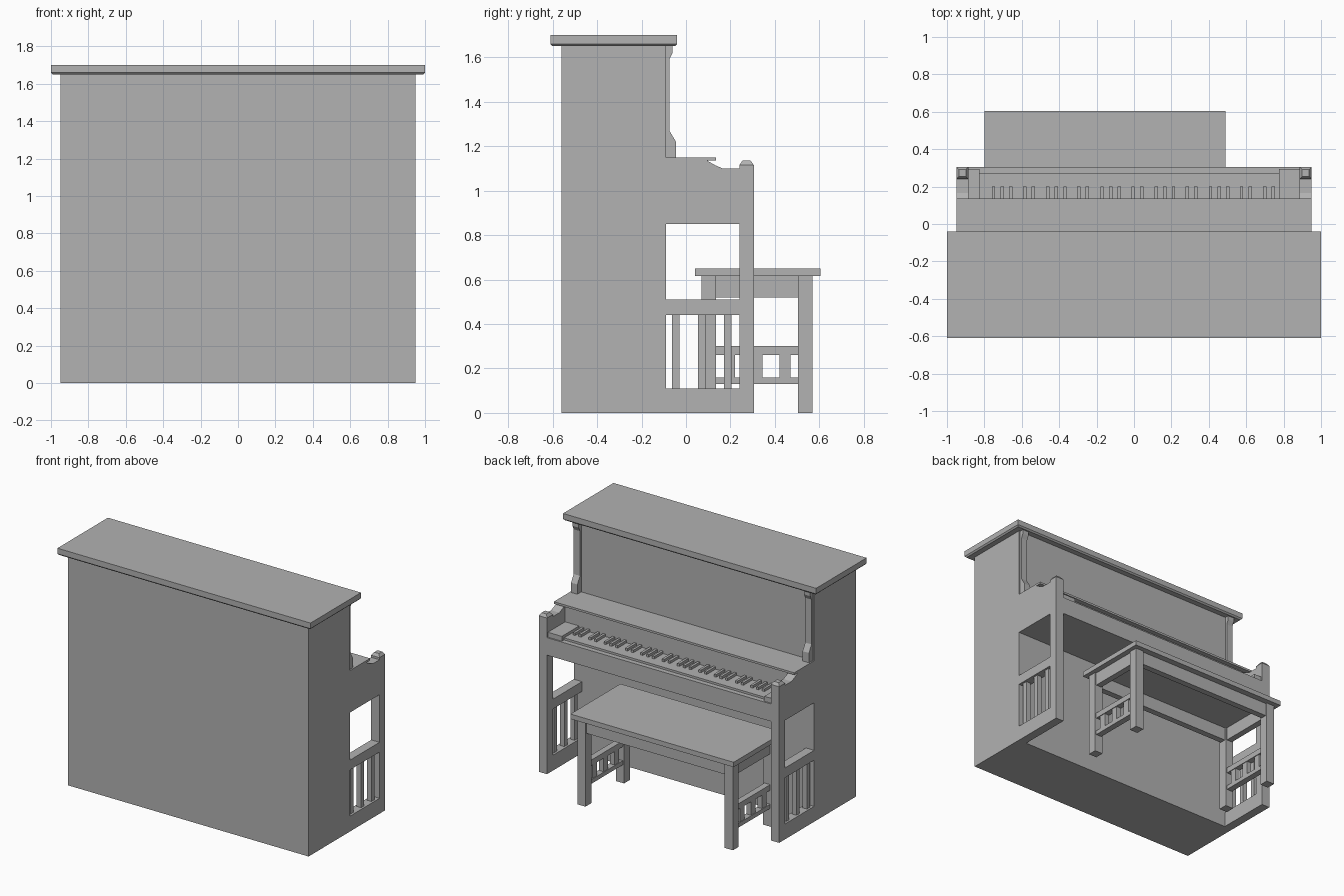
import bpy, bmesh

if "Cube" in bpy.data.objects:
    bpy.data.objects.remove(bpy.data.objects["Cube"])

GREY = (0.445, 0.445, 0.445, 1)
mat = bpy.data.materials.new("plain_grey")
mat.use_nodes = True
mat.diffuse_color = GREY
mat.node_tree.nodes["Principled BSDF"].inputs["Base Color"].default_value = GREY


def finish(name, bm):
    bmesh.ops.recalc_face_normals(bm, faces=bm.faces)
    me = bpy.data.meshes.new(name)
    bm.to_mesh(me)
    bm.free()
    me.materials.append(mat)
    ob = bpy.data.objects.new(name, me)
    bpy.context.collection.objects.link(ob)
    return ob


def add_box(bm, x, y, z, top_inset=0, bottom_inset=0):
    """Box from (min, max) ranges; either end may taper inwards."""
    vs = bmesh.ops.create_cube(bm, size=1)["verts"]
    for v in vs:
        t = top_inset if v.co.z > 0 else bottom_inset
        sx, sy = (1 if v.co.x > 0 else -1), (1 if v.co.y > 0 else -1)
        v.co = (x[sx > 0] - sx * t, y[sy > 0] - sy * t, z[v.co.z > 0])


def box(name, x, y, z, **taper):
    bm = bmesh.new()
    add_box(bm, x, y, z, **taper)
    return finish(name, bm)


def profile(name, x, points):
    """Extrude a (y, z) outline between two x positions."""
    bm = bmesh.new()
    face = bm.faces.new([bm.verts.new((x[0], y, z)) for y, z in points])
    ext = bmesh.ops.extrude_face_region(bm, geom=[face])["geom"]
    for v in ext:
        if isinstance(v, bmesh.types.BMVert):
            v.co.x = x[1]
    return finish(name, bm)


def span(side, a, b):
    return tuple(sorted((side * a, side * b)))


# Case and lid
box("case", (-0.95, 0.95), (-0.56, -0.09), (0, 1.65))
box("lid_moulding", (-1, 1), (-0.61, -0.04), (1.65, 1.66), bottom_inset=0.01)
box("lid", (-1, 1), (-0.61, -0.04), (1.66, 1.70))

# Side frames, mirrored
PILLAR = [(-0.09, 1.15), (-0.045, 1.15), (-0.045, 1.22), (-0.075, 1.27),
          (-0.075, 1.59), (-0.06, 1.62), (-0.06, 1.65), (-0.09, 1.65)]
CHEEK = [(-0.09, 0.85), (0.24, 0.85), (0.24, 1.10), (0.165, 1.10),
         (0.13, 1.115), (0.095, 1.135), (-0.09, 1.135)]
for side, label in ((-1, "right"), (1, "left")):
    thick = span(side, 0.885, 0.95)
    profile(label + "_pillar", span(side, 0.89, 0.94), PILLAR)
    profile(label + "_cheek", thick, CHEEK)
    box(label + "_post", thick, (0.24, 0.305), (0, 1.115))
    box(label + "_post_cap", thick, (0.24, 0.305), (1.115, 1.135), top_inset=0.014)
    box(label + "_arm_rail", thick, (-0.09, 0.24), (0.44, 0.51))
    box(label + "_foot", thick, (-0.09, 0.24), (0, 0.11))
    bm = bmesh.new()
    for y in (-0.063, 0.054, 0.17):
        add_box(bm, span(side, 0.9, 0.935), (y, y + 0.034), (0.11, 0.44))
    finish(label + "_slats", bm)

# Keyboard
INNER = (-0.885, 0.885)
box("music_shelf", (-0.95, 0.95), (-0.09, 0.135), (1.135, 1.15))
box("fallboard", INNER, (-0.09, 0.10), (0.85, 1.135))
box("key_bed", INNER, (0.10, 0.27), (0.85, 0.96))
box("key_slip", INNER, (0.27, 0.305), (0.85, 0.975))
box("right_key_block", (-0.885, -0.825), (0.10, 0.295), (0.96, 1.01))
box("left_key_block", (0.775, 0.885), (0.10, 0.295), (0.96, 1.01))
box("white_keys", (-0.825, 0.775), (0.10, 0.27), (0.96, 0.99))

bm = bmesh.new()
start, count = -0.76, 3
while start < 0.76:
    for i in range(count):
        x = start + i * 0.046
        if x < 0.75:
            add_box(bm, (x, x + 0.018), (0.10, 0.20), (0.99, 1.008))
    start += 0.166 if count == 3 else 0.124
    count = 5 - count
finish("black_keys", bm)

# Bench
box("bench_seat", (-0.80, 0.49), (0.04, 0.605), (0.615, 0.65))
LEG = 0.065
X0, X1, Y0, Y1 = -0.77, 0.46, 0.07, 0.57
for y, label in ((Y0, "inner"), (Y1 - LEG, "outer")):
    box("bench_" + label + "_apron", (X0 + LEG, X1 - LEG),
        (y + 0.01, y + LEG - 0.01), (0.52, 0.615))
for x, label in ((X0, "right"), (X1 - LEG, "left")):
    for y, row in ((Y0, "inner"), (Y1 - LEG, "outer")):
        box(f"bench_{label}_{row}_leg", (x, x + LEG), (y, y + LEG), (0, 0.615))
    rail = (x + 0.01, x + LEG - 0.01)
    gap = (Y0 + LEG, Y1 - LEG)
    box(f"bench_{label}_apron", rail, gap, (0.52, 0.615))
    box(f"bench_{label}_upper_rail", rail, gap, (0.26, 0.30))
    box(f"bench_{label}_lower_rail", rail, gap, (0.13, 0.16))
    bm = bmesh.new()
    for y in (0.17, 0.295, 0.42):
        add_box(bm, (x + 0.015, x + LEG - 0.015), (y, y + 0.05), (0.16, 0.26))
    finish(f"bench_{label}_slats", bm)
